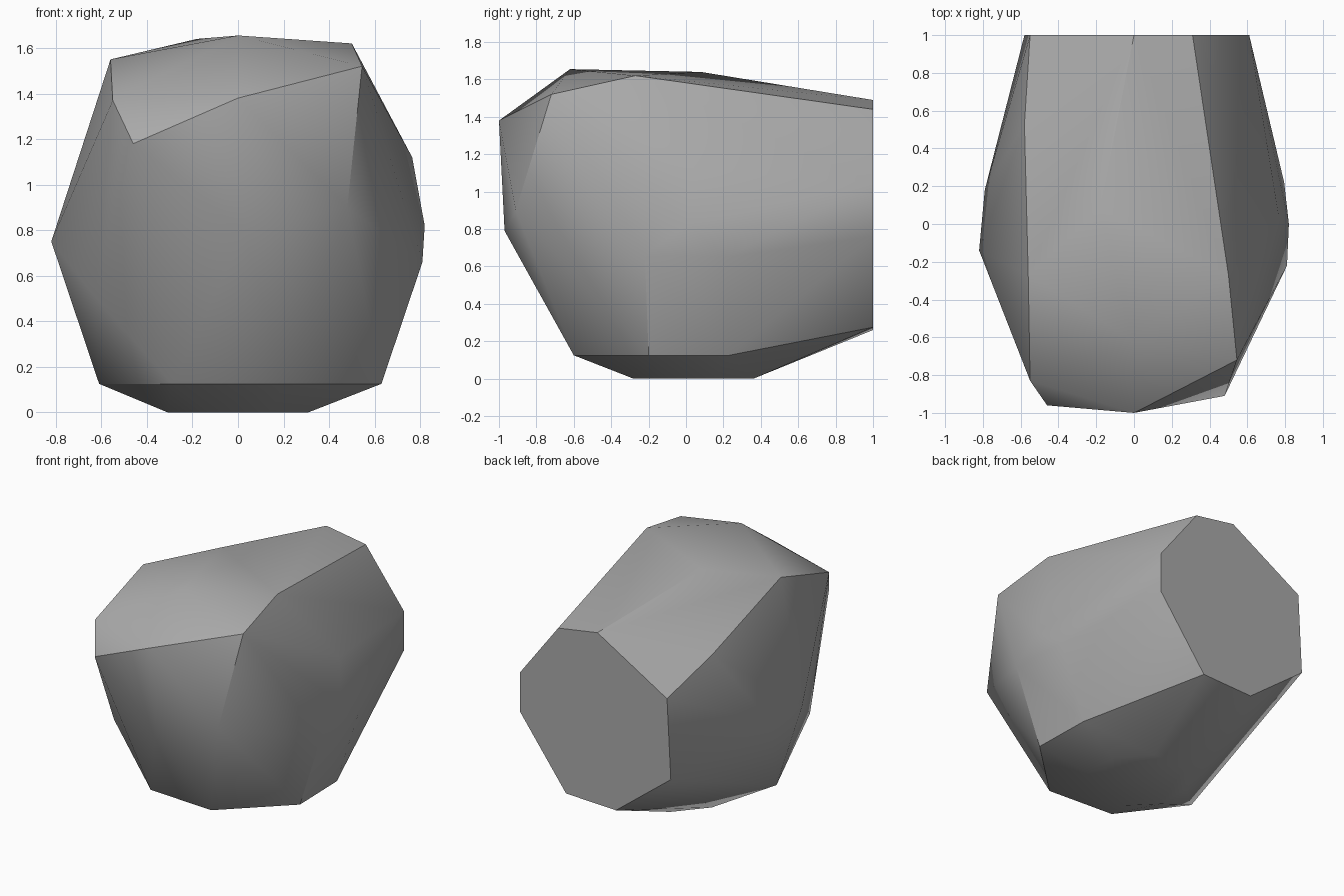
import bpy
import bmesh
import math

# Remove the default cube
default_cube = bpy.data.objects.get("Cube")
if default_cube:
    bpy.data.objects.remove(default_cube, do_unlink=True)


def make_material(name, colour):
    """Plain flat colour for viewport and render."""
    material = bpy.data.materials.new(name)
    material.use_nodes = True
    material.diffuse_color = colour
    material.node_tree.nodes["Principled BSDF"].inputs["Base Color"].default_value = colour
    return material


def at_height(z, outline):
    """Place a flat (x, y) outline at one height."""
    return [(x, y, z) for x, y in outline]


def at_depth(y, outline):
    """Place an upright (x, z) outline at one depth."""
    return [(x, y, z) for x, z in outline]


# Flat resting face, mirrored left to right
half_base = [(.13, -.28), (.31, -.1), (.31, .15), (.13, .36)]
base = at_height(0, half_base + [(-x, y) for x, y in half_base])

# Lower bevel just above the ground
lower_bevel = at_height(.125, [(-.61, -.15), (-.29, -.57), (.21, -.6),
                               (.63, -.2), (.62, .23)])

# Wide middle of the rock
belly = [(-.63, -.5, .51), (-.82, -.14, .75), (-.79, .18, .75),
         (.03, -.97, .79), (.48, -.91, .9), (.81, -.22, .66),
         (.82, 0, .82), (.795, .22, .65), (.765, .05, 1.12)]

# Chipped front brow and upper ridges
crown = [(-.46, -.96, 1.18), (0, -1, 1.38), (.545, -.72, 1.52),
         (-.55, -.83, 1.37), (-.56, -.27, 1.55), (-.58, .53, 1.31),
         (0, -.62, 1.655), (.5, -.27, 1.62), (-.18, .08, 1.64)]

# Flat broken face at the back
broken_face = at_depth(1, [(.31, 1.44), (0, 1.49), (-.55, 1.165), (-.58, .595),
                           (-.146, .26), (.248, .275), (.61, .76), (.61, 1.045)])

# Wrap the chipped corners in one closed stone skin
bm = bmesh.new()
for corner in base + lower_bevel + belly + crown + broken_face:
    bm.verts.new(corner)
hull = bmesh.ops.convex_hull(bm, input=bm.verts[:])
loose = {item for item in hull["geom_interior"] + hull["geom_unused"]
         if isinstance(item, bmesh.types.BMVert)}
bmesh.ops.delete(bm, geom=list(loose), context="VERTS")

# Merge triangles that lie in one plane
bmesh.ops.dissolve_limit(bm, angle_limit=math.radians(1),
                         verts=bm.verts[:], edges=bm.edges[:])
bmesh.ops.recalc_face_normals(bm, faces=bm.faces[:])

mesh = bpy.data.meshes.new("boulder")
bm.to_mesh(mesh)
bm.free()
mesh.materials.append(make_material("stone_grey", (.4, .4, .4, 1)))

boulder = bpy.data.objects.new("boulder", mesh)
bpy.context.collection.objects.link(boulder)

# Soft facets with crisp chipped edges
bpy.ops.object.select_all(action="DESELECT")
boulder.select_set(True)
bpy.context.view_layer.objects.active = boulder
bpy.ops.object.shade_smooth_by_angle(angle=math.radians(30))
